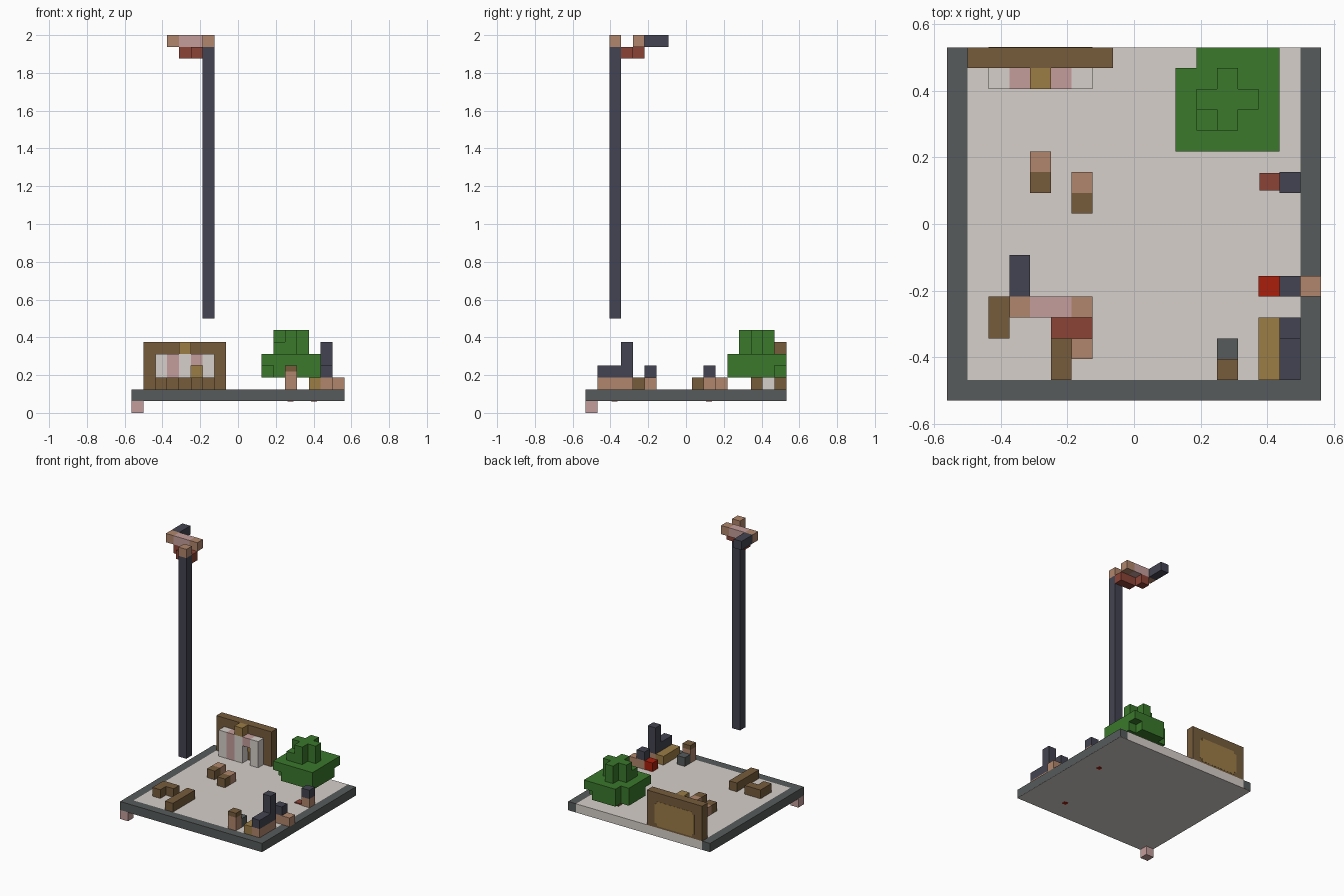
import bpy
import bmesh
from mathutils import Vector

cube = bpy.data.objects.get("Cube")
if cube:
    bpy.data.objects.remove(cube, do_unlink=True)

UNIT = 1 / 16
ORIGIN = Vector((-9, -8.5, 0))


def material(name, hexcode):
    """Flat material from a display colour, converted to linear."""
    values = [c / 255 for c in bytes.fromhex(hexcode)]
    linear = [c / 12.92 if c < 0.04 else ((c + 0.055) / 1.055) ** 2.4 for c in values]
    mat = bpy.data.materials.new(name)
    mat.use_nodes = True
    mat.diffuse_color = (*linear, 1)
    shader = mat.node_tree.nodes["Principled BSDF"]
    shader.inputs["Base Color"].default_value = (*linear, 1)
    shader.inputs["Roughness"].default_value = 0.9
    return mat


WHITE = material("pale_stone", "d6d0ca")
SLATE = material("slate_grey", "575b5b")
BROWN = material("dark_brown", "765c3c")
TAN = material("warm_tan", "b0866c")
GOLD = material("ochre", "9c7d46")
PINK = material("dusty_pink", "c49e9b")
NAVY = material("dark_navy", "444452")
GREEN = material("leaf_green", "3a782b")
RED = material("bright_red", "aa1e0c")
RUST = material("rust_red", "8c4336")


def blocks(name, mat, *boxes):
    """One object made of boxes, each (x, y, z, width, depth, height) in grid units."""
    bm = bmesh.new()
    for box in boxes:
        low, size = Vector(box[:3]), Vector(box[3:])
        verts = bmesh.ops.create_cube(bm, size=1)["verts"]
        for v in verts:
            offset = Vector(a * b for a, b in zip(v.co, size))
            v.co = (ORIGIN + low + size / 2 + offset) * UNIT
    mesh = bpy.data.meshes.new(name)
    bm.to_mesh(mesh)
    bm.free()
    mesh.materials.append(mat)
    obj = bpy.data.objects.new(name, mesh)
    bpy.context.collection.objects.link(obj)
    return obj


# Pale ground slab with a dark rim, open at the back, and one corner foot
blocks("ground_underside", WHITE, (0, 0, 1, 18, 17, .02))
blocks("ground_floor", WHITE, (1, 1, 1.02, 16, 16, .98))
blocks("ground_rim", SLATE, (0, 0, 1.02, 18, 1, .98), (0, 1, 1.02, 1, 16, .98),
       (17, 1, 1.02, 1, 16, .98))
blocks("corner_foot", PINK, (0, 0, 0, 1, 1, 1))
blocks("underside_spots", RED, (15.2, 10.2, .98, .5, .5, .02), (13.2, 2.2, .98, .5, .5, .02))

# Tall floating pole and the pieces at its top
blocks("pole", NAVY, (6, 2, 8, 1, 1, 23))
blocks("pole_cap", TAN, (6, 2, 31, 1, 1, 1))
blocks("top_bar_ends", TAN, (3, 4, 31, 1, 1, 1), (6, 4, 31, 1, 1, 1))
blocks("top_bar_middle", PINK, (4, 4, 31, 2, 1, 1))
blocks("top_bar_arm", NAVY, (3, 5, 31, 1, 2, 1))
blocks("top_bar_support", RUST, (5, 3, 30, 2, 1, 1), (4, 4, 30, 1, 1, 1))

# Back board with a coloured panel whose corners are stepped
blocks("back_board", BROWN, (1, 16, 2, 7, 1, 4))
blocks("back_panel", GOLD, (2, 17, 2.5, 5, .02, 2.2), (2.3, 17, 2.2, 4.4, .02, .3),
       (2.3, 17, 4.7, 4.4, .02, .3))
blocks("doorway_panel", GOLD, (5, 15.95, 3, 1, .05, 1))

# Small arched wall in front of the board
blocks("wall_white", WHITE, (2, 15, 2, 1, 1, 3), (6, 15, 2, 1, 1, 3), (4, 15, 2, 1, 1, 3))
blocks("wall_pink", PINK, (3, 15, 2, 1, 1, 3), (5, 15, 4, 1, 1, 1))
blocks("wall_top", GOLD, (4, 15, 5, 1, 1, 1))

# Tree: trunk, two crown layers and a stepped top
blocks("tree_trunk", BROWN, (13, 14, 2, 1, 1, 1))
blocks("tree_crown_lower", GREEN, (12, 12, 3, 4, 4, 1), (11, 13, 3, 1, 3, 1), (12, 16, 3, 3, 1, 1))
blocks("tree_crown_upper", GREEN, (11, 12, 4, 5, 4, 1), (12, 16, 4, 4, 1, 1))
blocks("tree_top", GREEN, (12, 14, 5, 3, 1, 2), (13, 13, 5, 1, 3, 2), (12, 13, 5, 1, 1, 1))

# Benches and low seats on the floor
blocks("corner_bench", BROWN, (2, 3, 2, 1, 2, 1), (3, 4, 2, 1, 1, 1))
blocks("long_bench", BROWN, (5, 1, 2, 1, 4, 1))
for side, x, y in (("left", 6, 9), ("right", 4, 10)):
    blocks(side + "_seat_front", BROWN, (x, y, 2, 1, 1, 1))
    blocks(side + "_seat_back", TAN, (x, y + 1, 2, 1, 1, 1))

# Front post with its stone
blocks("front_post", TAN, (13, 1, 2, 1, 1, 1.5))
blocks("front_post_top", BROWN, (13, 1, 3.5, 1, 1, .5))
blocks("front_stone", SLATE, (13, 2, 2, 1, 1, 1))

# Side bench with dark back
blocks("side_bench_seat", GOLD, (15, 1, 2, 1, 3, 1))
blocks("side_bench_base", TAN, (16, 1, 2, 1, 3, 1))
blocks("side_bench_back", NAVY, (16, 1, 3, 1, 3, 1), (16, 3, 4, 1, 1, 2))

# Two dark-topped posts by the edge
for label, y in (("near", 5), ("far", 10)):
    blocks(label + "_post_base", TAN, (16, y, 2, 1, 1, 1))
    blocks(label + "_post_top", NAVY, (16, y, 3, 1, 1, 1))
blocks("near_post_step", TAN, (17, 5, 2, 1, 1, 1))
blocks("near_post_box", RED, (15, 5, 2, 1, 1, 1))
blocks("far_post_mat", RUST, (15.05, 10.1, 2, .95, .85, .1))
